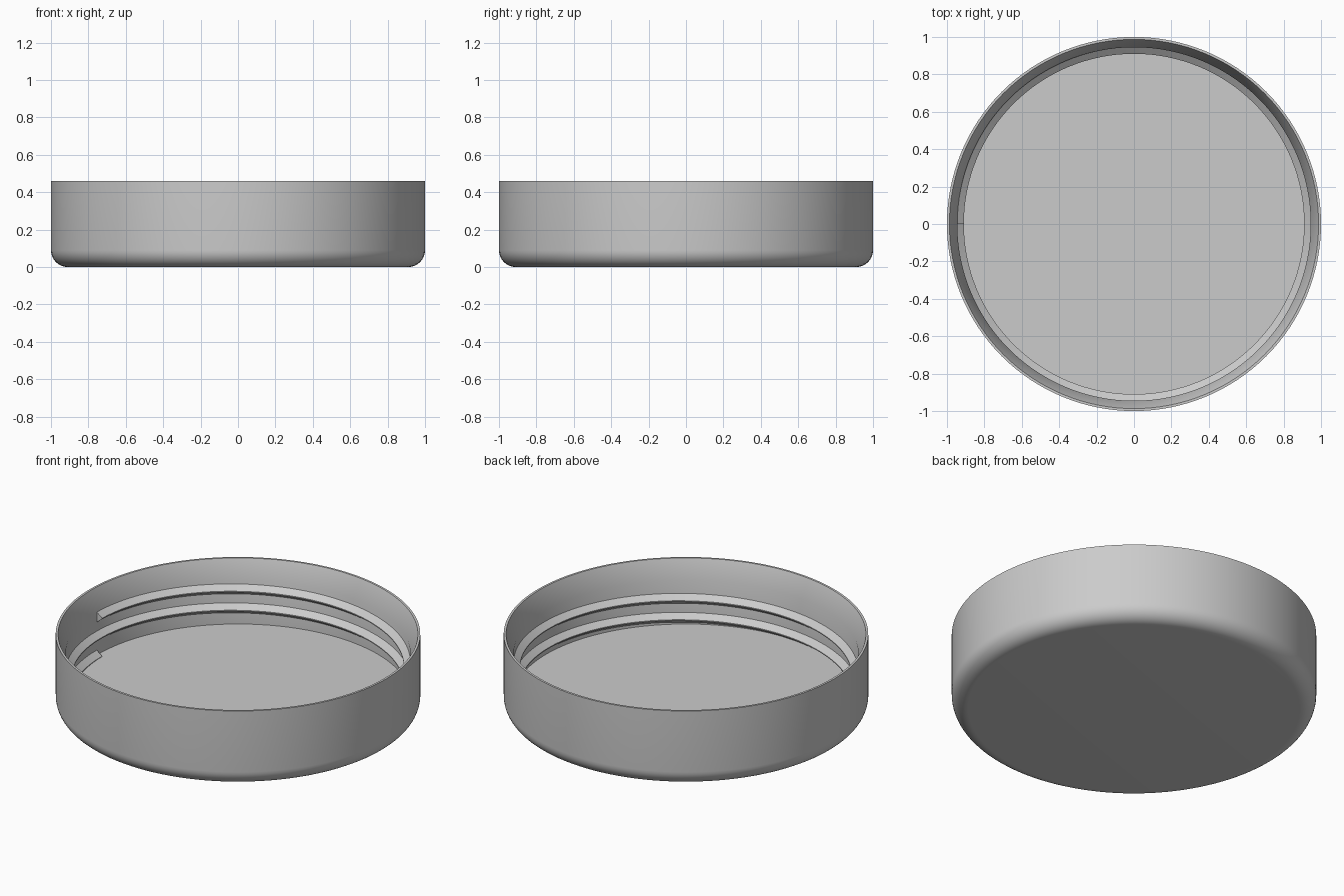
import bpy
import bmesh
import math

if "Cube" in bpy.data.objects:
    bpy.data.objects.remove(bpy.data.objects["Cube"], do_unlink=True)

SEGMENTS = 128
HEIGHT = 0.46
FILLET = 0.09
FLOOR = 0.08
BORE = 0.945
PITCH = 0.115
TURNS = 2

grey = bpy.data.materials.new("plain grey")
grey.use_nodes = True
grey.diffuse_color = (0.6, 0.6, 0.6, 1)
grey.node_tree.nodes["Principled BSDF"].inputs["Base Color"].default_value = (0.6, 0.6, 0.6, 1)


def sweep(name, profile, steps, rise=0.0, closed_profile=False):
    """Turn an (r, z) profile about the z axis, climbing by rise per step."""
    bm = bmesh.new()
    rings = []
    for i in range(steps + 1):
        a = math.pi + math.tau * i / SEGMENTS
        rings.append([bm.verts.new((r * math.cos(a), r * math.sin(a), z + rise * i))
                      for r, z in profile])
    n = len(profile)
    for low, high in zip(rings, rings[1:]):
        for j in range(n if closed_profile else n - 1):
            k = (j + 1) % n
            bm.faces.new((low[j], high[j], high[k], low[k]))
    if closed_profile:
        bm.faces.new(rings[0])
        bm.faces.new(rings[-1])
    bmesh.ops.remove_doubles(bm, verts=bm.verts, dist=0.00001)
    bmesh.ops.recalc_face_normals(bm, faces=bm.faces)
    mesh = bpy.data.meshes.new(name)
    bm.to_mesh(mesh)
    bm.free()
    mesh.materials.append(grey)
    obj = bpy.data.objects.new(name, mesh)
    bpy.context.collection.objects.link(obj)
    bpy.ops.object.select_all(action='DESELECT')
    obj.select_set(True)
    bpy.context.view_layer.objects.active = obj
    bpy.ops.object.shade_smooth_by_angle(angle=math.radians(30))
    return obj


# Lid shell: rounded base edge, thin rim, flared mouth, straight bore, flat floor
corner = [(1 - FILLET + FILLET * math.sin(t), FILLET - FILLET * math.cos(t))
          for t in (math.pi / 2 * i / 10 for i in range(11))]
shell = [(0, 0)] + corner + [(1, HEIGHT), (0.987, HEIGHT), (BORE, 0.345),
                             (BORE, FLOOR), (0, FLOOR)]
sweep("lid_shell", shell, SEGMENTS)

# Screw thread: two turns of a ridge rooted in the bore wall
START = 0.11
ROOT = BORE + 0.015
ridge = [(ROOT, START), (BORE, START), (0.91, START - 0.028),
         (0.91, START - 0.034), (BORE, START - 0.06), (ROOT, START - 0.06)]
sweep("screw_thread", ridge, SEGMENTS * TURNS, PITCH / SEGMENTS, closed_profile=True)
